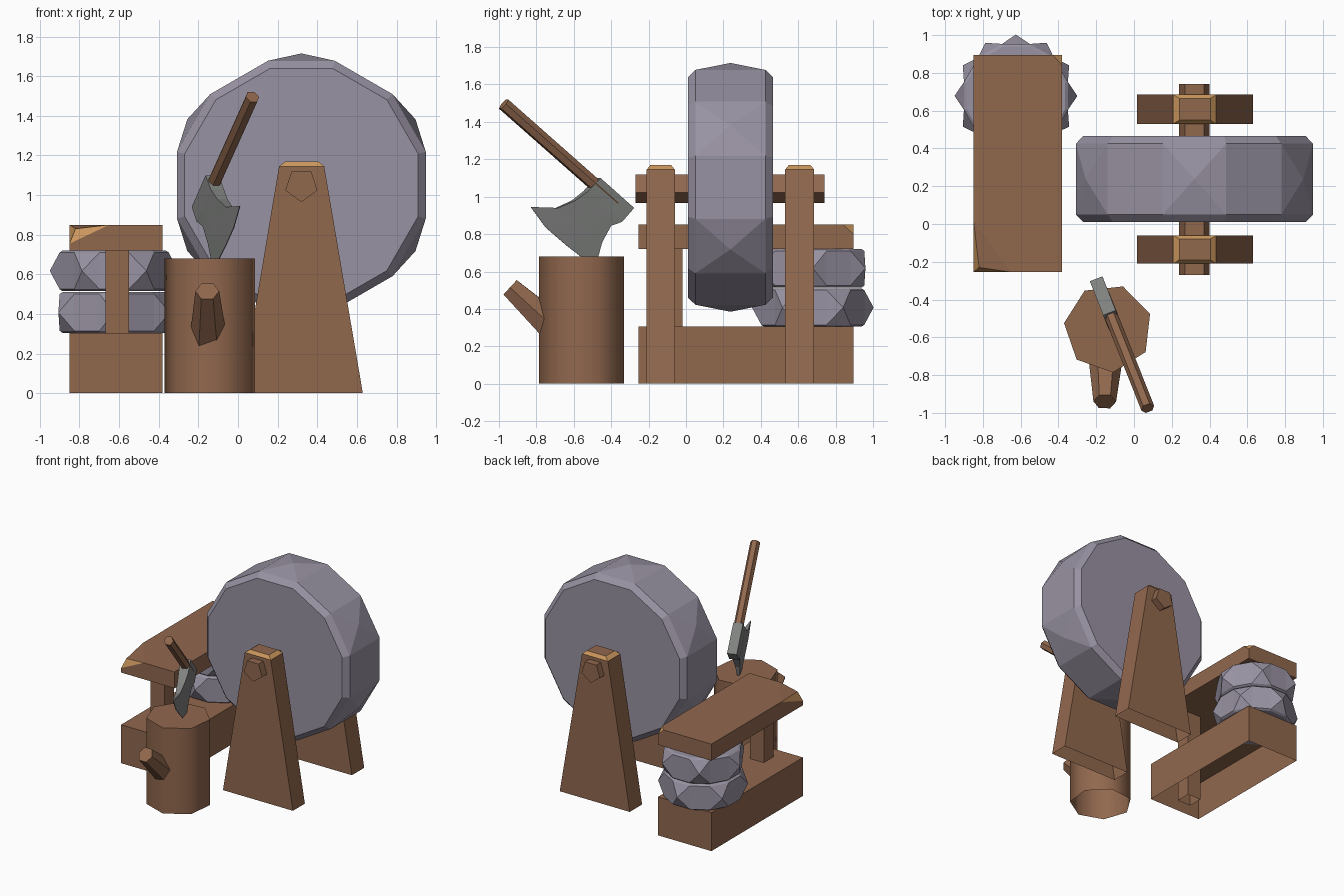
import bpy, bmesh
from math import sin, cos, radians
from mathutils import Vector

if "Cube" in bpy.data.objects:
    bpy.data.objects.remove(bpy.data.objects["Cube"])


def material(name, rgb):
    m = bpy.data.materials.new(name)
    m.diffuse_color = (*rgb, 1)
    m.use_nodes = True
    m.node_tree.nodes["Principled BSDF"].inputs["Base Color"].default_value = m.diffuse_color
    return m


WOOD = material("brown wood", (0.285, 0.138, 0.076))
CUT = material("light cut wood", (0.60, 0.31, 0.11))
STONE = material("grey stone", (0.315, 0.288, 0.360))
STEEL = material("grey steel", (0.215, 0.222, 0.215))


def finish(name, bm, mats, open_bottom=False):
    bmesh.ops.recalc_face_normals(bm, faces=bm.faces)
    bm.normal_update()
    if len(mats) > 1:  # chamfers and chips show the lighter wood
        for f in bm.faces:
            f.material_index = int(0.3 < f.normal.z < 0.95)
    if open_bottom:
        bmesh.ops.delete(bm, geom=[f for f in bm.faces if f.normal.z < -0.95],
                         context='FACES_ONLY')
    me = bpy.data.meshes.new(name)
    bm.to_mesh(me)
    bm.free()
    for m in mats:
        me.materials.append(m)
    ob = bpy.data.objects.new(name, me)
    bpy.context.collection.objects.link(ob)
    return ob


def hull(name, pts, mats=(WOOD,), open_bottom=False):
    bm = bmesh.new()
    for p in pts:
        bm.verts.new(p)
    bmesh.ops.convex_hull(bm, input=bm.verts)
    bmesh.ops.dissolve_limit(bm, angle_limit=radians(1),
                             verts=bm.verts, edges=bm.edges)
    return finish(name, bm, mats, open_bottom)


def rect(x0, x1, y0, y1, z):
    return [(x, y, z) for x in (x0, x1) for y in (y0, y1)]


def stick(name, p, q, r0, r1, n):
    """Straight tapered bar with n sides between two points."""
    p, q = Vector(p), Vector(q)
    d = (q - p).normalized()
    u = d.cross(Vector((0, 0, 1))).normalized()
    v = d.cross(u)
    pts = []
    for c, r in ((p, r0), (q, r1)):
        for i in range(n):
            a = radians(360 * i / n)
            pts.append(c + (u * cos(a) + v * sin(a)) * r)
    return hull(name, pts)


def hewn_disc(name, rings, poke_level, poke_r, parity, place):
    """Twelve-sided disc; every second side is raised to a centre point."""
    bm = bmesh.new()
    loops = [[bm.verts.new(place(r * cos(radians(15 + 30 * k)),
                                 r * sin(radians(15 + 30 * k)), w))
              for k in range(12)] for w, r in rings]
    bm.faces.new(loops[0])
    bm.faces.new(loops[-1])
    for j in range(len(loops) - 1):
        for k in range(12):
            n = (k + 1) % 12
            quad = [loops[j][k], loops[j][n], loops[j + 1][n], loops[j + 1][k]]
            if j == poke_level and k % 2 == parity:
                a = radians(30 + 30 * k)
                w = (rings[j][0] + rings[j + 1][0]) / 2
                c = bm.verts.new(place(poke_r * cos(a), poke_r * sin(a), w))
                for i in range(4):
                    bm.faces.new((quad[i], quad[(i + 1) % 4], c))
            else:
                bm.faces.new(quad)
    return finish(name, bm, (STONE,))


# Grinding wheel
hewn_disc("grinding_wheel", [(0.01, 0.61), (0.05, 0.65), (0.425, 0.65), (0.465, 0.61)],
          1, 0.665, 0, lambda u, v, w: (0.32 + u, w, 1.05 + v))

# Axle
hull("wheel_axle", [(0.32 + 0.085 * cos(radians(72 * k - 90)), y,
                     1.05 + 0.085 * sin(radians(72 * k - 90)))
                    for y in (-0.27, 0.74) for k in range(5)])

# Wheel supports with chamfered tops
for name, y0, y1 in (("front_support", -0.21, -0.06), ("back_support", 0.53, 0.685)):
    hull(name, rect(0.015, 0.63, y0, y1, 0) + rect(0.207, 0.435, y0, y1, 1.145)
         + rect(0.24, 0.405, y0 + 0.02, y1 - 0.02, 1.17), (WOOD, CUT), True)

# Bench base, post and chipped plank
X0, X1, Y0, Y1 = -0.85, -0.38, -0.255, 0.895
hull("bench_base", rect(X0, X1, Y0, Y1, 0) + rect(X0, X1, Y0, Y1, 0.305), open_bottom=True)
hull("bench_post", rect(-0.67, -0.55, -0.14, -0.02, 0)
     + rect(-0.67, -0.55, -0.14, -0.02, 0.73), open_bottom=True)
T = 0.85
hull("bench_plank", rect(X0, X1, Y0, Y1, 0.72) + [
    (X1, Y0, T), (X0, Y1, T),
    (X0, 0.02, T), (-0.65, Y0, T), (X0, Y0, 0.755), (-0.82, -0.23, 0.83),
    (-0.43, Y1, T), (X1, 0.84, T), (X1, Y1, 0.80)], (WOOD, CUT))

# Stacked stones carrying the plank
for name, z0, z1, parity in (("lower_stone", 0.305, 0.51, 0), ("upper_stone", 0.515, 0.72, 1)):
    hewn_disc(name, [(z0, 0.27), (z0 + 0.01, 0.285), (z1 - 0.01, 0.285), (z1, 0.27)],
              1, 0.325, parity, lambda u, v, w: (-0.625 + u, 0.678 + v, w))

# Chopping stump, smooth round the side
stump = hull("stump", [(-0.137 + 0.235 * cos(radians(70.5 + 360 * k / 7)),
                        -0.552 + 0.235 * sin(radians(70.5 + 360 * k / 7)), z)
                       for z in (0, 0.68) for k in range(7)], open_bottom=True)
bpy.context.view_layer.objects.active = stump
stump.select_set(True)
bpy.ops.object.shade_smooth_by_angle(angle=radians(60))
stump.select_set(False)

# Branch stub on the stump
stick("branch_stub", (-0.15, -0.70, 0.295), (-0.155, -0.94, 0.515), 0.092, 0.06, 6)

# Axe handle
stick("axe_handle", (0.073, -0.975, 1.495), (-0.165, -0.375, 0.965), 0.036, 0.036, 6)

# Axe head: stations from the poll to the cutting edge, points (y, z), half thickness
stations = [
    ([(-0.47, 1.10), (-0.41, 1.047), (-0.35, 0.993), (-0.29, 0.94)], 0.036),
    ([(-0.535, 1.03), (-0.475, 0.975), (-0.415, 0.92), (-0.355, 0.865)], 0.036),
    ([(-0.60, 0.98), (-0.535, 0.93), (-0.47, 0.88), (-0.41, 0.845)], 0.028),
    ([(-0.69, 0.94), (-0.61, 0.87), (-0.53, 0.80), (-0.455, 0.755)], 0.018),
    ([(-0.83, 0.945), (-0.75, 0.835), (-0.64, 0.74), (-0.485, 0.62)], 0.002)]
bm = bmesh.new()
grid = {}
for i, (pts, t) in enumerate(stations):
    for j, (y, z) in enumerate(pts):
        for s in (-1, 1):  # head is turned with the handle
            grid[i, j, s] = bm.verts.new((-0.13 - 0.39 * (y + 0.47) + s * t * 0.93,
                                          y + s * t * 0.365, z))
for i in range(4):
    for s in (-1, 1):
        for j in range(3):
            bm.faces.new((grid[i, j, s], grid[i + 1, j, s],
                          grid[i + 1, j + 1, s], grid[i, j + 1, s]))
    for j in (0, 3):
        bm.faces.new((grid[i, j, -1], grid[i + 1, j, -1], grid[i + 1, j, 1], grid[i, j, 1]))
for i in (0, 4):
    for j in range(3):
        bm.faces.new((grid[i, j, -1], grid[i, j + 1, -1], grid[i, j + 1, 1], grid[i, j, 1]))
finish("axe_head", bm, (STEEL,))
